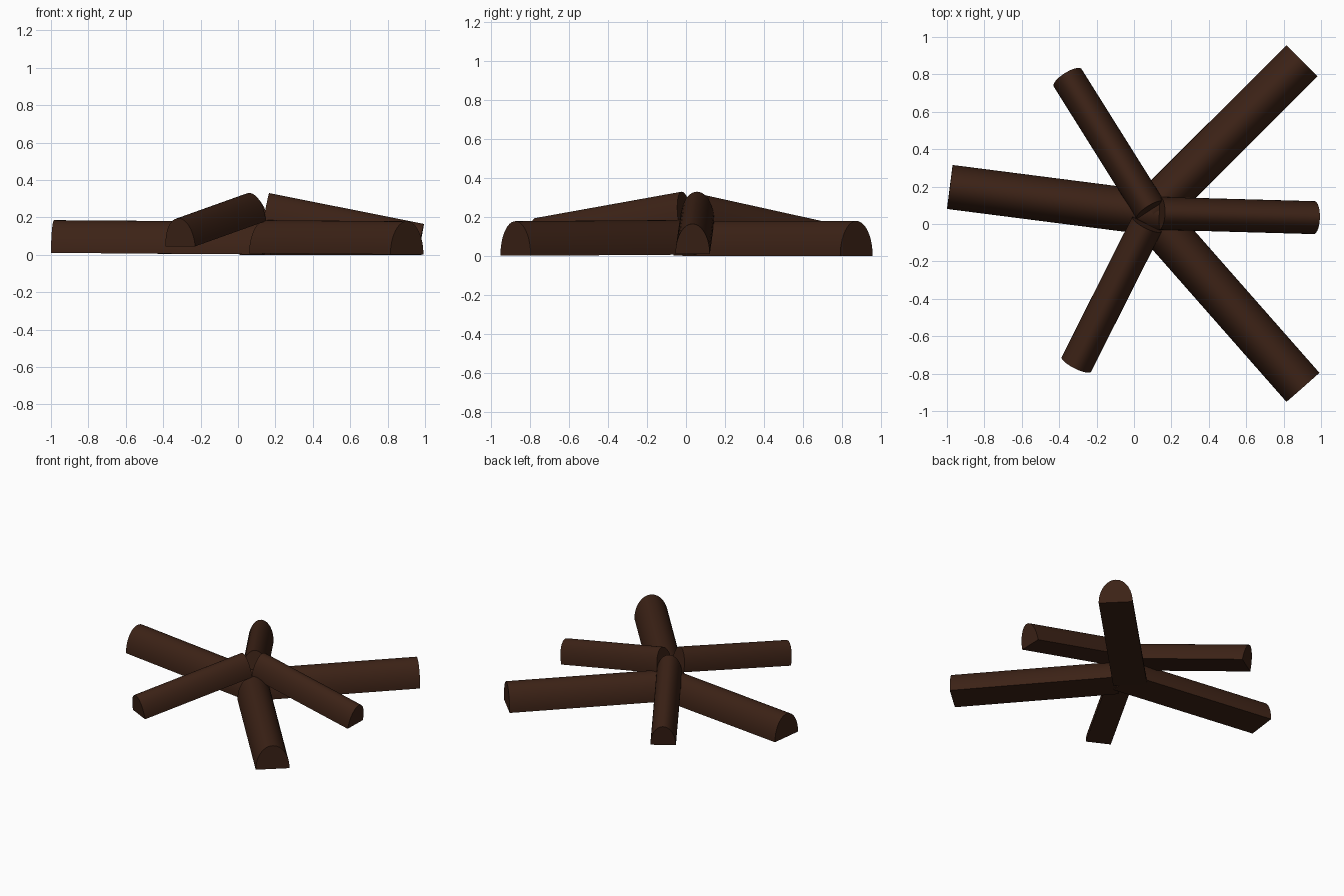
import bpy, bmesh, math
from mathutils import Vector

if "Cube" in bpy.data.objects:
    bpy.data.objects.remove(bpy.data.objects["Cube"])

bark = bpy.data.materials.new("bark")
bark.diffuse_color = (0.045, 0.016, 0.008, 1)
bark.use_nodes = True
bark.node_tree.nodes["Principled BSDF"].inputs["Base Color"].default_value = bark.diffuse_color
SEGMENTS = 24


def split_log(name, inner, outer, width, height):
    """Half-round log whose flat underside runs from inner to outer."""
    a, b = Vector(inner), Vector(outer)
    along = (b - a).normalized()
    side = along.cross(Vector((0, 0, 1))).normalized()
    up = side.cross(along)
    arch = []
    for i in range(SEGMENTS + 1):
        t = math.pi * i / SEGMENTS
        arch.append(side * (width / 2 * math.cos(t)) + up * (height * math.sin(t)))

    bm = bmesh.new()
    start = [bm.verts.new(a + p) for p in arch]
    end = [bm.verts.new(b + p) for p in arch]
    n = len(arch)
    bm.faces.new(start)
    bm.faces.new(end[::-1])
    for i in range(n):
        j = (i + 1) % n
        bm.faces.new((start[i], end[i], end[j], start[j]))
    bmesh.ops.recalc_face_normals(bm, faces=bm.faces)
    mesh = bpy.data.meshes.new(name)
    bm.to_mesh(mesh)
    bm.free()
    mesh.materials.append(bark)
    obj = bpy.data.objects.new(name, mesh)
    bpy.context.collection.objects.link(obj)
    bpy.ops.object.select_all(action='DESELECT')
    obj.select_set(True)
    bpy.context.view_layer.objects.active = obj
    bpy.ops.object.shade_smooth_by_angle(angle=math.radians(35))


# Thick logs lying on the ground
split_log("ground_log_left", (0.146, 0.053, 0.002), (-0.985, 0.198, 0.01), 0.237, 0.175)
split_log("ground_log_back", (0.09, 0.066, 0.0), (0.898, 0.873, 0.0), 0.235, 0.18)
split_log("ground_log_front", (0.148, -0.015, 0.008), (0.903, -0.873, 0.002), 0.235, 0.177)

# Thin logs leaning on the pile
split_log("leaning_log_right", (0.135, 0.057, 0.175), (0.963, 0.034, 0.01), 0.176, 0.158)
split_log("leaning_log_back", (0.09, 0.072, 0.16), (-0.355, 0.782, 0.003), 0.176, 0.155)
split_log("leaning_log_front", (0.07, 0.0, 0.18), (-0.308, -0.75, 0.045), 0.176, 0.152)
